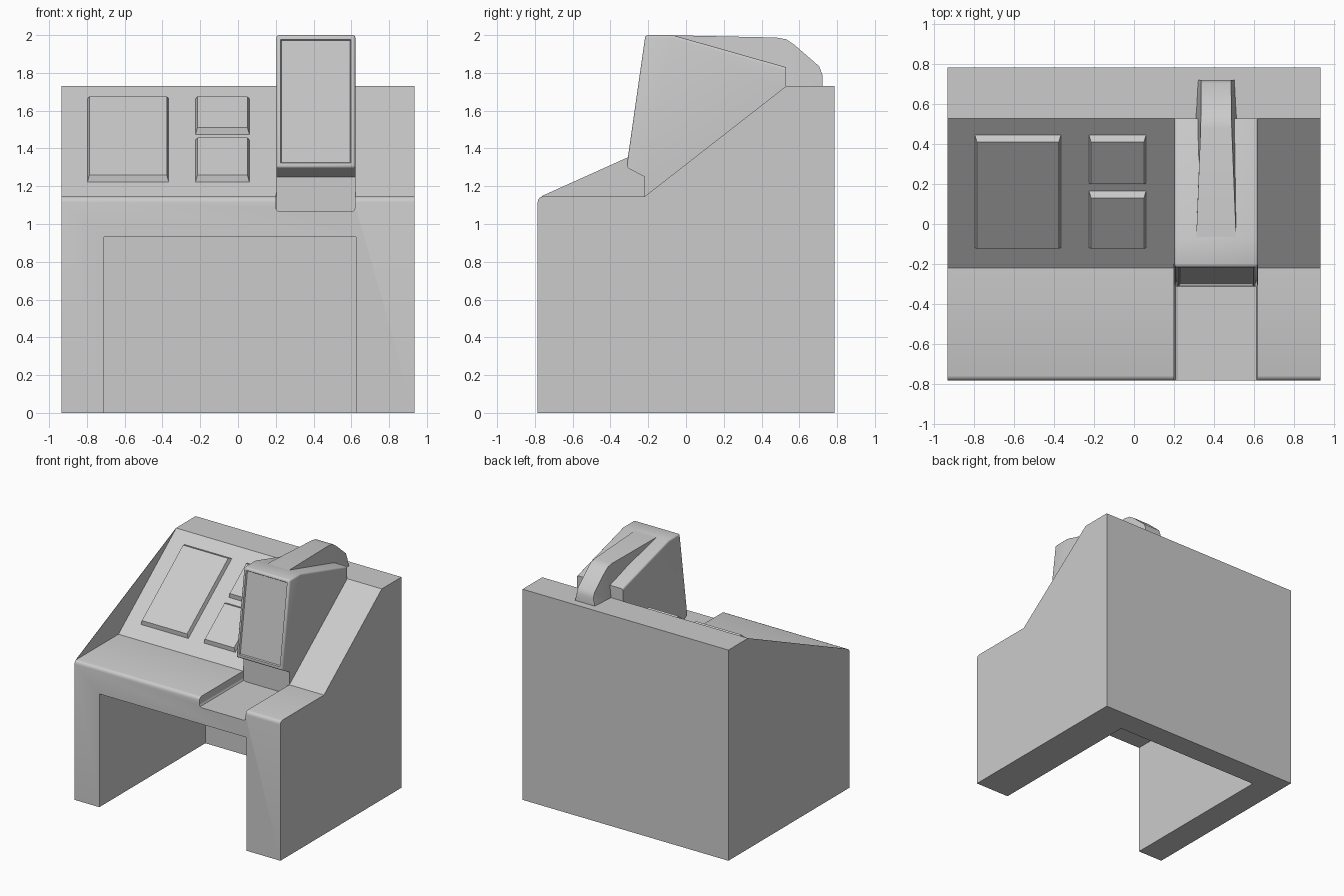
import bpy, bmesh
from mathutils import Vector

if "Cube" in bpy.data.objects:
    bpy.data.objects.remove(bpy.data.objects["Cube"])


def finish(name, bm, smooth=True):
    bmesh.ops.recalc_face_normals(bm, faces=bm.faces[:])
    me = bpy.data.meshes.new(name)
    bm.to_mesh(me)
    bm.free()
    ob = bpy.data.objects.new(name, me)
    bpy.context.collection.objects.link(ob)
    if smooth:
        bpy.ops.object.select_all(action='DESELECT')
        ob.select_set(True)
        bpy.context.view_layer.objects.active = ob
        bpy.ops.object.shade_smooth_by_angle(angle=0.6)
    return ob


def loft(sections):
    """Skin matching closed rings and cap both ends."""
    bm = bmesh.new()
    rings = [[bm.verts.new(p) for p in s] for s in sections]
    n = len(rings[0])
    for a, b in zip(rings, rings[1:]):
        for i in range(n):
            j = (i + 1) % n
            bm.faces.new((a[i], a[j], b[j], b[i]))
    bm.faces.new(rings[0])
    bm.faces.new(rings[-1][::-1])
    bmesh.ops.recalc_face_normals(bm, faces=bm.faces[:])
    return bm


def extrude_x(profile, x0, x1):
    return loft([[(x, y, z) for y, z in profile] for x in (x0, x1)])


def cut(target, cutter):
    m = target.modifiers.new(cutter.name, 'BOOLEAN')
    m.operation = 'DIFFERENCE'
    m.solver = 'EXACT'
    m.object = cutter
    cutter.hide_render = True
    cutter.hide_set(True)


# Desk body: side profile with a rounded front lip
body = finish("console_body", extrude_x(
    [(-.785, 0), (-.785, 1.115), (-.782, 1.13), (-.773, 1.141), (-.76, 1.145),
     (-.22, 1.145), (.53, 1.73), (.785, 1.73), (.785, 0)], -.935, .935))

# Kneehole and tray slot with rounded floor corners
cut(body, finish("kneehole_cutter", extrude_x(
    [(-.9, -.1), (-.9, .93), (.59, .93), (.59, -.1)], -.71, .625), False))
slot = [(.2, 1.3), (.2, 1.085), (.207, 1.071), (.22, 1.065),
        (.6, 1.065), (.613, 1.071), (.62, 1.085), (.62, 1.3)]
cut(body, finish("slot_cutter", loft(
    [[(x, y, z) for x, z in slot] for y in (-.9, -.2)]), False))

# Triangular cheek on the left side
finish("left_cheek", extrude_x(
    [(-.77, 1.145), (-.22, 1.145), (.53, 1.73)], -.935, -.932), False)

# Screen housing with softened front and top edges
bm = extrude_x([(-.22, 1.05), (-.22, 1.25), (-.315, 1.3), (-.215, 2.0), (-.07, 2.0),
                (.53, 1.83), (.53, 1.70), (-.15, 1.05)], .203, .621)
front = Vector((0, -.99, .141))
soft = [e for e in bm.edges
        if any(f.normal.dot(front) > .995 and f.calc_center_median().z > 1.4
               for f in e.link_faces)
        or (all(v.co.z > 1.82 for v in e.verts) and
            any(abs(f.normal.x) > .9 for f in e.link_faces))]
bmesh.ops.bevel(bm, geom=soft, offset=.014, segments=3, profile=.5, affect='EDGES')
bm.normal_update()
# Inset display panel, rounded at its corners
face = max((f for f in bm.faces if f.normal.dot(front) > .99), key=lambda f: f.calc_area())
bmesh.ops.inset_region(bm, faces=[face], thickness=.012)
bmesh.ops.inset_region(bm, faces=[face], thickness=.008, depth=-.012)
finish("screen_housing", bm)

# Tapered fin running over the back of the housing
fin = [(-.07, 1.999, .1, .102), (.48, 1.987, .078, .104), (.53, 1.978, .077, .103),
       (.57, 1.952, .076, .1), (.705, 1.835, .075, .093), (.722, 1.79, .075, .092)]
finish("housing_fin", loft(
    [[(.412 - b, y, 1.72), (.412 - t, y, z), (.412 + t, y, z), (.412 + b, y, 1.72)]
     for y, z, t, b in fin]))

# Raised tapered panels on the sloped face
up = Vector((0, .788, .615))
out = Vector((0, -.615, .788))


def panel(name, x0, x1, y0, y1):
    rings = []
    for tx, ty, h in ((0, 0, -.01), (0, 0, 0), (.01, .02, .03)):
        ring = []
        for x, y, sx, sy in ((x0, y0, 1, 1), (x1, y0, -1, 1), (x1, y1, -1, -1), (x0, y1, 1, -1)):
            p = Vector((x + sx * tx, y, 1.145 + .78 * (y + .22)))
            ring.append(p + up * (sy * ty) + out * h)
        rings.append(ring)
    finish(name, loft(rings), False)


panel("large_panel", -.797, -.367, -.12, .445)
panel("upper_small_panel", -.225, .06, .203, .445)
panel("lower_small_panel", -.225, .06, -.12, .165)
